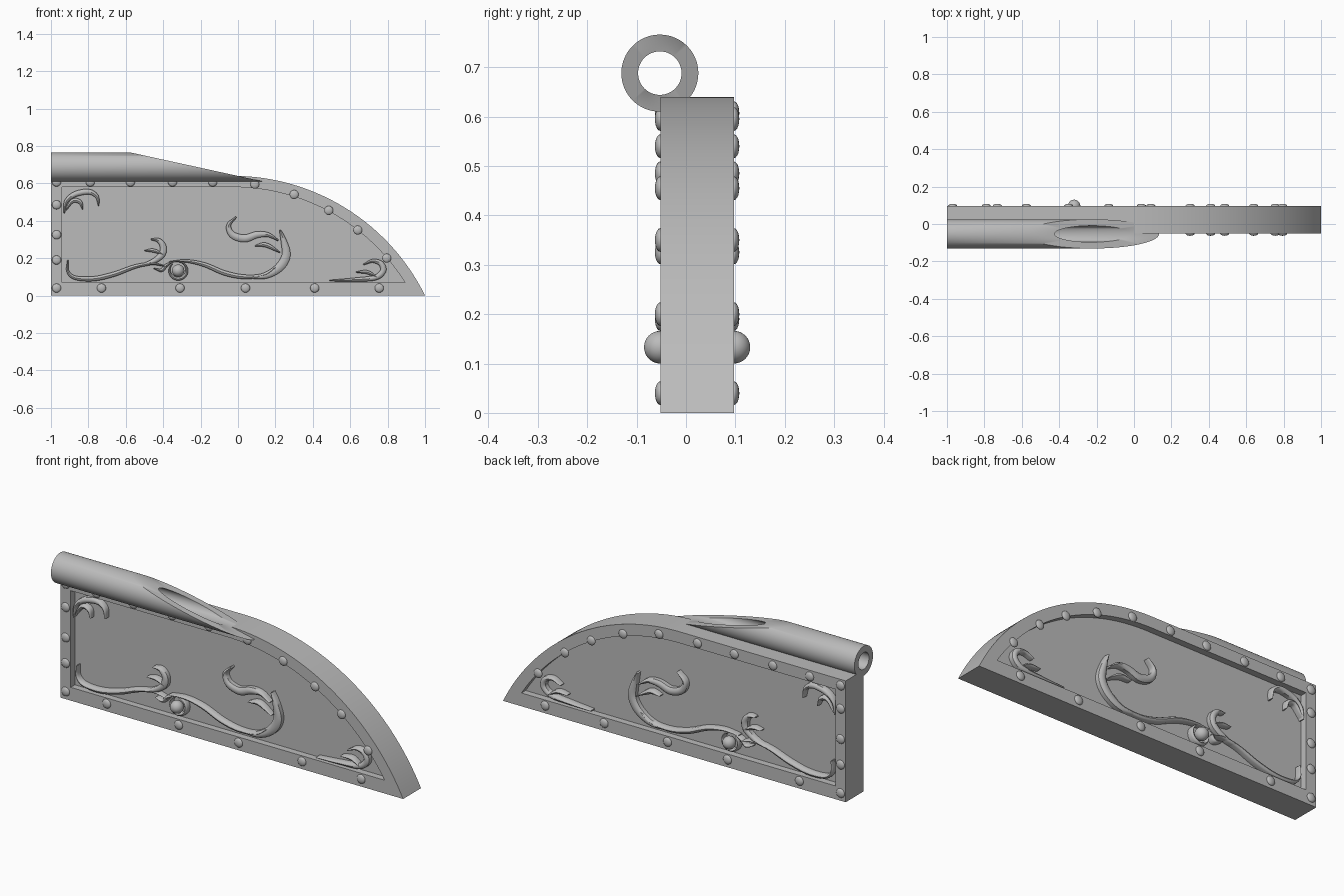
import bpy, bmesh, math
from mathutils import Vector

cube = bpy.data.objects.get("Cube")
if cube:
    bpy.data.objects.remove(cube)

grey = bpy.data.materials.new("plain grey")
grey.use_nodes = True
grey.diffuse_color = (0.5, 0.5, 0.5, 1)
grey.node_tree.nodes["Principled BSDF"].inputs["Base Color"].default_value = grey.diffuse_color

MID, HALF, RECESS = 0.0225, 0.0745, 0.035   # plate centre, half thickness, panel depth


def finish(bm, name, angle=40):
    bmesh.ops.recalc_face_normals(bm, faces=bm.faces)
    mesh = bpy.data.meshes.new(name)
    bm.to_mesh(mesh)
    bm.free()
    mesh.materials.append(grey)
    obj = bpy.data.objects.new(name, mesh)
    bpy.context.collection.objects.link(obj)
    bpy.ops.object.select_all(action="DESELECT")
    obj.select_set(True)
    bpy.context.view_layer.objects.active = obj
    bpy.ops.object.shade_smooth_by_angle(angle=math.radians(angle))
    return obj


def bridge(bm, a, b, closed=True):
    n = len(a)
    for i in range(n if closed else n - 1):
        j = (i + 1) % n
        bm.faces.new((a[i], a[j], b[j], b[i]))


# Plate: a rectangle whose top runs into an arc, with a sunken panel each side
def outline(inset, left, bottom, steps=40):
    cx, cz, r = -0.03, -0.509, 1.149 - inset
    start, end = math.pi / 2, math.asin((bottom - cz) / r)
    pts = [(left, bottom), (left, cz + r)]
    for i in range(steps + 1):
        a = start + (end - start) * i / steps
        pts.append((cx + r * math.cos(a), cz + r * math.sin(a)))
    return pts


bm = bmesh.new()
outer, inner = outline(0, -1, 0), outline(0.06, -0.94, 0.07)


def ring(pts, y):
    return [bm.verts.new((x, y, z)) for x, z in pts]


rims = []
for side in (-1, 1):
    rim = ring(outer, MID + side * HALF)
    lip = ring(inner, MID + side * HALF)
    floor = ring(inner, MID + side * (HALF - RECESS))
    bridge(bm, rim, lip)
    bridge(bm, lip, floor)
    bm.faces.new(floor)
    rims.append(rim)
bridge(bm, *rims)
finish(bm, "plate", 30)

# Hollow tube along the top edge, its far end cut on a slant
bm = bmesh.new()
SEG = 64


def tube_ring(r, slanted):
    verts = []
    for i in range(SEG):
        a = math.tau * i / SEG
        z = 0.688 + r * math.sin(a)
        x = -0.58 + (0.766 - z) * 4.58 if slanted else -1
        verts.append(bm.verts.new((x, -0.053 + r * math.cos(a), z)))
    return verts


loops = [tube_ring(0.078, False), tube_ring(0.078, True),
         tube_ring(0.044, True), tube_ring(0.044, False)]
for i in range(4):
    bridge(bm, loops[i], loops[(i + 1) % 4])
finish(bm, "slanted_tube")

# Rivets around the frame, as x, z
rivets = [(x, 0.04) for x in (-0.97, -0.73, -0.31, 0.04, 0.41, 0.755)]
rivets += [(-0.97, z) for z in (0.19, 0.325, 0.485)]
rivets += [(x, 0.607) for x in (-0.97, -0.79, -0.575, -0.35, -0.135)]
rivets += [(0.09, 0.595), (0.3, 0.54), (0.485, 0.455), (0.64, 0.35), (0.795, 0.2)]

# Scrolls: half width, then points along the centre line
scrolls = [
    # long left stem and its leaves
    (0.013, [(-.91, .19), (-.91, .13), (-.87, .095), (-.77, .09), (-.66, .115),
             (-.55, .155), (-.46, .17), (-.38, .155)]),
    (0.018, [(-.57, .15), (-.47, .175), (-.41, .215), (-.4, .26), (-.425, .295), (-.465, .3)]),
    (0.01, [(-.5, .24), (-.45, .24), (-.4, .22)]),
    (0.01, [(-.45, .145), (-.41, .135), (-.385, .16), (-.35, .18)]),
    # right stem sweeping up to a point
    (0.013, [(-.37, .18), (-.28, .185), (-.18, .165), (-.07, .12), (.035, .1), (.14, .11), (.2, .15)]),
    (0.024, [(.03, .1), (.14, .105), (.22, .15), (.257, .215), (.245, .29), (.225, .35)]),
    # upper scroll and its leaf
    (0.02, [(-.01, .42), (-.05, .375), (-.03, .325), (.035, .305), (.1, .325), (.16, .325), (.215, .295)]),
    (0.012, [(.09, .265), (.15, .27), (.225, .23)]),
    # square corner
    (0.015, [(-.93, .44), (-.92, .5), (-.875, .54), (-.8, .555), (-.755, .53), (-.745, .48)]),
    (0.012, [(-.925, .45), (-.885, .505), (-.845, .5), (-.83, .46)]),
    # pointed corner
    (0.016, [(.49, .08), (.62, .085), (.73, .095), (.775, .13), (.765, .17), (.72, .185), (.67, .165)]),
    (0.01, [(.63, .125), (.69, .125), (.74, .1)]),
]
# curl around the boss
scrolls.append((0.009, [(-.32 + .046 * math.cos(a / 2), .135 + .046 * math.sin(a / 2))
                        for a in range(-8, 4)]))


def spline(points, steps=6):
    p = [Vector(q) for q in points]
    p = [2 * p[0] - p[1]] + p + [2 * p[-1] - p[-2]]
    path = []
    for a, b, c, d in zip(p, p[1:], p[2:], p[3:]):
        for i in range(steps):
            t = i / steps
            path.append(b + ((c - a) * t + (2 * a - 5 * b + 4 * c - d) * t ** 2
                             + (3 * b - a - 3 * c + d) * t ** 3) / 2)
    return path + [p[-2]]


# Ribbon cross-section: sideways fraction, height above the panel
SECTION = [(-1, -0.002), (-1, 0.022), (-0.6, 0.029), (0, 0.032), (0.6, 0.029), (1, 0.022), (1, -0.002)]


def ribbon(bm, half_width, points, side):
    path = spline(points)
    last = len(path) - 1
    previous = None
    for i, p in enumerate(path):
        along = (path[min(i + 1, last)] - path[max(i - 1, 0)]).normalized()
        across = Vector((-along.y, along.x))
        w = half_width * (0.2 + 0.8 * math.sin(math.pi * i / last))
        row = []
        for s, h in SECTION:
            q = p + across * (s * w)
            row.append(bm.verts.new((q.x, MID + side * (HALF - RECESS + h), q.y)))
        if previous:
            bridge(bm, previous, row)
        if i in (0, last):
            bm.faces.new(row)
        previous = row


def dome(bm, x, y, z, r, depth, segments):
    made = bmesh.ops.create_uvsphere(bm, u_segments=segments, v_segments=segments // 2, radius=1)
    for v in made["verts"]:
        v.co = (x + v.co.x * r, y + v.co.z * depth, z + v.co.y * r)


for side, label in ((-1, "front"), (1, "back")):
    face_y = MID + side * HALF
    bm = bmesh.new()
    for x, z in rivets:
        dome(bm, x, face_y, z, 0.024, 0.011, 20)
    finish(bm, label + "_rivets", 60)
    bm = bmesh.new()
    dome(bm, -0.32, face_y, 0.133, 0.033, 0.033, 32)
    finish(bm, label + "_boss", 60)
    bm = bmesh.new()
    for half_width, points in scrolls:
        ribbon(bm, half_width, points, side)
    finish(bm, label + "_scrollwork")
